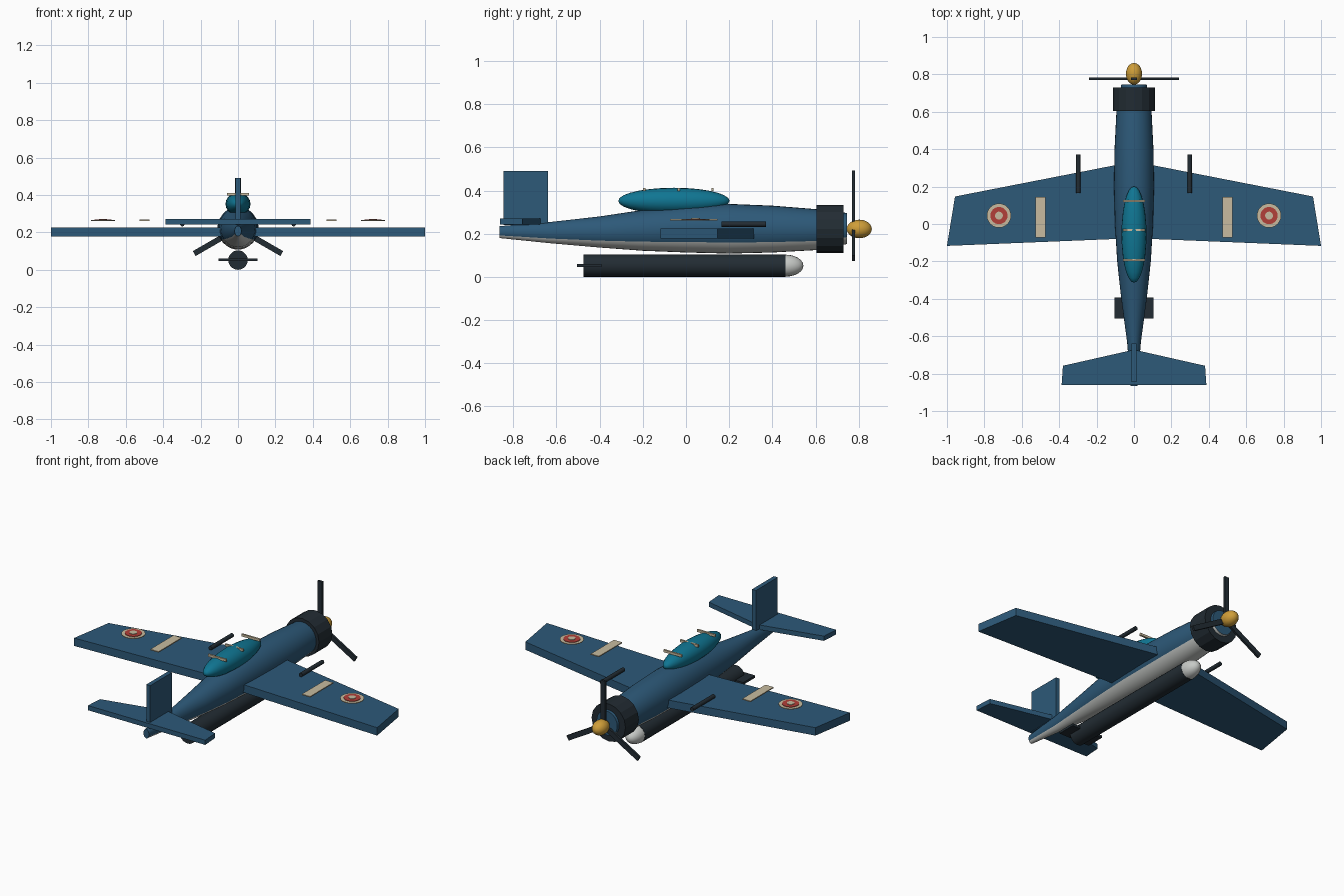
import bpy, bmesh
from math import pi, cos, sin, radians
from mathutils import Matrix

if "Cube" in bpy.data.objects:
    bpy.data.objects.remove(bpy.data.objects["Cube"], do_unlink=True)


def material(name, r, g, b):
    m = bpy.data.materials.new(name)
    m.use_nodes = True
    m.diffuse_color = (r, g, b, 1)
    m.node_tree.nodes["Principled BSDF"].inputs["Base Color"].default_value = (r, g, b, 1)
    return m


BLUE = material("navy blue", 0.026, 0.10, 0.19)
DARK = material("charcoal", 0.016, 0.025, 0.033)
GREY = material("pale grey", 0.57, 0.59, 0.57)
GOLD = material("gold", 0.62, 0.34, 0.04)
TEAL = material("teal glass", 0.005, 0.18, 0.29)
CREAM = material("cream", 0.58, 0.50, 0.35)
RED = material("red", 0.45, 0.05, 0.04)

ALONG_Y = Matrix.Rotation(-pi / 2, 4, 'X')


def finish(bm, name, mats, smooth=False, mirror=False):
    bmesh.ops.recalc_face_normals(bm, faces=bm.faces)
    me = bpy.data.meshes.new(name)
    bm.to_mesh(me)
    bm.free()
    for m in mats:
        me.materials.append(m)
    ob = bpy.data.objects.new(name, me)
    bpy.context.collection.objects.link(ob)
    if mirror:
        ob.modifiers.new("Mirror", 'MIRROR')
    if smooth:
        bpy.ops.object.select_all(action='DESELECT')
        ob.select_set(True)
        bpy.context.view_layer.objects.active = ob
        bpy.ops.object.shade_smooth_by_angle(angle=radians(35))
    return ob


def box(name, mat, center, size, rot=Matrix(), **kw):
    bm = bmesh.new()
    bmesh.ops.create_cube(bm, size=1, matrix=rot @ Matrix.Translation(center) @ Matrix.Diagonal((*size, 1)))
    return finish(bm, name, [mat], **kw)


def cylinder(name, mat, center, radius, depth, sides, turn=Matrix(), **kw):
    bm = bmesh.new()
    bmesh.ops.create_cone(bm, cap_ends=True, segments=sides, radius1=radius, radius2=radius,
                          depth=depth, matrix=Matrix.Translation(center) @ turn)
    return finish(bm, name, [mat], **kw)


def ellipsoid(name, mat, center, radii, sides, rings):
    bm = bmesh.new()
    place = Matrix.Translation(center) @ Matrix.Diagonal((*radii, 1)) @ ALONG_Y
    bmesh.ops.create_uvsphere(bm, u_segments=sides, v_segments=rings, radius=1, matrix=place)
    return finish(bm, name, [mat], smooth=True)


def slab(name, outline, z0, z1):
    """Half planform extruded upward and mirrored."""
    bm = bmesh.new()
    face = bm.faces.new([bm.verts.new((x, y, z0)) for x, y in outline])
    top = bmesh.ops.extrude_face_region(bm, geom=[face])["geom"]
    bmesh.ops.translate(bm, vec=(0, 0, z1 - z0), verts=[v for v in top if isinstance(v, bmesh.types.BMVert)])
    return finish(bm, name, [BLUE], mirror=True)


# Fuselage: lofted oval rings (y, half width, bottom, top) with a pale belly
STATIONS = [(-0.865, 0.018, 0.18, 0.235), (-0.63, 0.037, 0.156, 0.254), (-0.4, 0.068, 0.136, 0.28),
            (-0.2, 0.09, 0.121, 0.31), (0, 0.102, 0.113, 0.332), (0.2, 0.107, 0.108, 0.338),
            (0.4, 0.104, 0.113, 0.33), (0.6, 0.094, 0.124, 0.314), (0.745, 0.068, 0.152, 0.296)]
SIDES = 32
bm = bmesh.new()
rings = []
for y, w, lo, hi in STATIONS:
    rings.append([bm.verts.new((w * cos(2 * pi * i / SIDES), y,
                                (lo + hi) / 2 + (hi - lo) / 2 * sin(2 * pi * i / SIDES)))
                  for i in range(SIDES)])
for a, b in zip(rings, rings[1:]):
    for i in range(SIDES):
        j = (i + 1) % SIDES
        f = bm.faces.new((a[i], a[j], b[j], b[i]))
        f.material_index = int(sin(2 * pi * (i + 0.5) / SIDES) < -0.56)
bm.faces.new(rings[0])
bm.faces.new(rings[-1])
finish(bm, "fuselage", [BLUE, GREY], smooth=True)

# Engine cowl, spinner and three propeller blades
HUB = 0.222
cylinder("engine_cowl", DARK, (0, 0.667, HUB), 0.112, 0.126, 16, ALONG_Y)
ellipsoid("spinner", GOLD, (0, 0.803, HUB), (0.043, 0.058, 0.043), 20, 12)
for k in range(3):
    spin = Matrix.Translation((0, 0.776, HUB)) @ Matrix.Rotation(2 * pi * k / 3, 4, 'Y')
    box(f"propeller_blade_{k + 1}", DARK, (0, 0, 0.135), (0.03, 0.013, 0.27), spin)

# Wings, tailplane and fin
slab("wings", [(0, -0.076), (1, -0.117), (0.957, 0.147), (0, 0.334)], 0.178, 0.225)
slab("tailplane", [(0, -0.862), (0.387, -0.862), (0.38, -0.758), (0, -0.672)], 0.243, 0.271)
box("tail_fin", BLUE, (0, -0.743, 0.365), (0.026, 0.206, 0.25))

# Canopy with cross frames
ellipsoid("canopy", TEAL, (0, -0.056, 0.352), (0.067, 0.258, 0.061), 20, 14)
for k, y in enumerate((-0.193, -0.033, 0.123)):
    box(f"canopy_frame_{k + 1}", CREAM, (0, y, 0.404), (0.12, 0.011, 0.014))

# Wing guns
cylinder("wing_guns", DARK, (0.298, 0.268, 0.244), 0.012, 0.206, 12, ALONG_Y, smooth=True, mirror=True)

# Raised wing markings: round badges and stripes
LEVEL = 0.262
for k, (name, mat, r) in enumerate((("badge_outer", CREAM, 0.065), ("badge_ring", RED, 0.046),
                                    ("badge_center", CREAM, 0.021))):
    cylinder(name, mat, (0.722, 0.045, LEVEL + 0.003 * k + 0.002), r, 0.004, 24, mirror=True)
box("wing_stripes", CREAM, (0.5, 0.036, 0.265), (0.054, 0.218, 0.006), mirror=True)

# Torpedo slung under the belly
cylinder("torpedo_body", DARK, (0, -0.008, 0.052), 0.052, 0.936, 20, ALONG_Y, smooth=True)
ellipsoid("torpedo_nose", GREY, (0, 0.46, 0.052), (0.051, 0.084, 0.051), 20, 12)
box("torpedo_fins", DARK, (0, -0.448, 0.053), (0.206, 0.112, 0.014))
